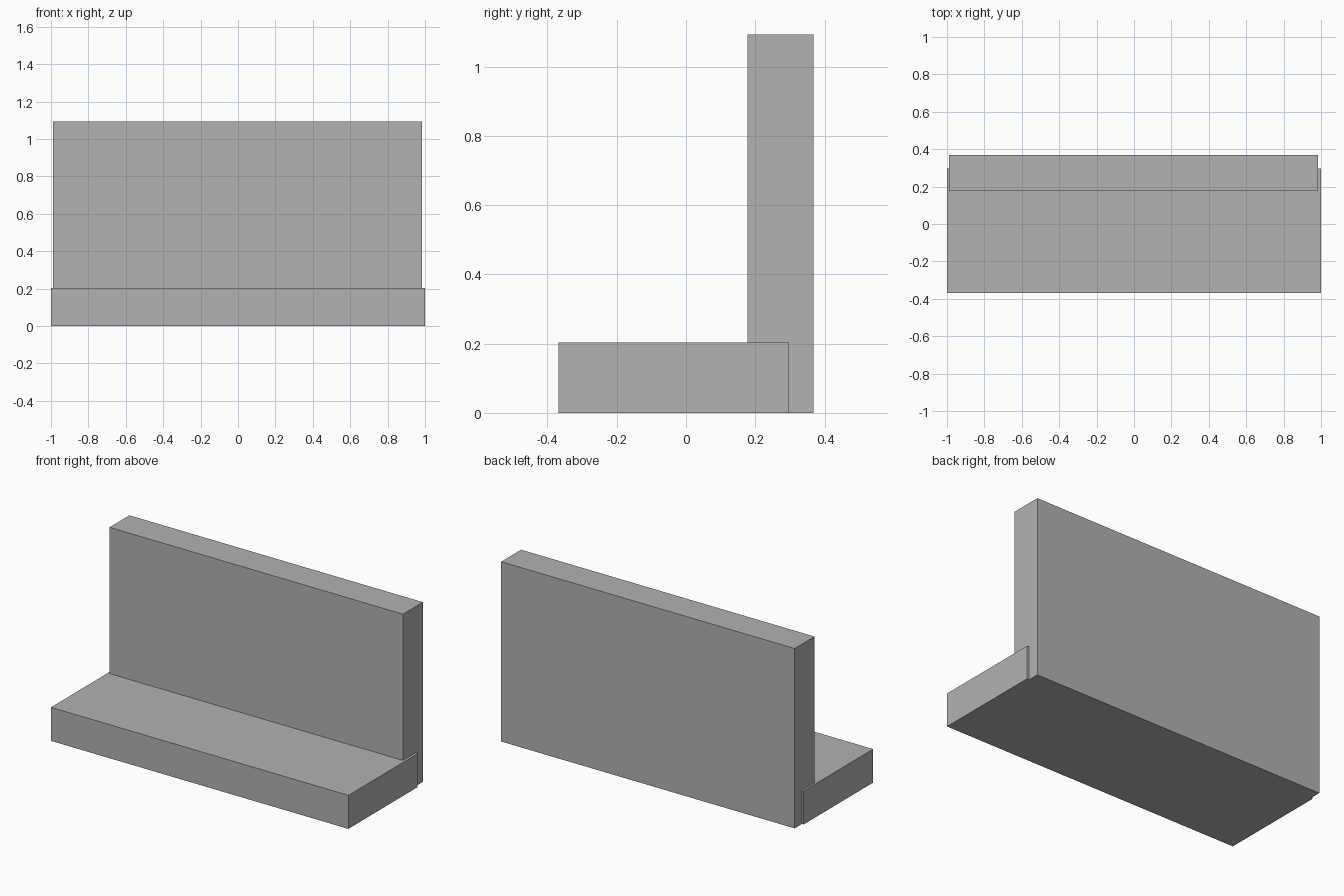
import bpy

cube = bpy.data.objects.get("Cube")
if cube:
    bpy.data.objects.remove(cube, do_unlink=True)

# Single plain grey
grey = bpy.data.materials.new("plain_grey")
grey.use_nodes = True
colour = (0.445, 0.445, 0.445, 1)
grey.diffuse_color = colour
grey.node_tree.nodes["Principled BSDF"].inputs["Base Color"].default_value = colour


def block(name, low, high):
    """Add a box spanning two opposite corners."""
    centre = [(a + b) / 2 for a, b in zip(low, high)]
    bpy.ops.mesh.primitive_cube_add(size=1, location=centre)
    part = bpy.context.object
    part.name = name
    part.scale = [b - a for a, b in zip(low, high)]
    bpy.ops.object.transform_apply(location=False, rotation=False, scale=True)
    part.data.materials.append(grey)


# Low slab in front, slightly wider than the upright panel
block("base_slab", (-1, -0.368, 0), (1, 0.298, 0.204))
# Upright panel overlapping the rear of the slab
block("back_panel", (-0.988, 0.177, 0), (0.985, 0.368, 1.093))
